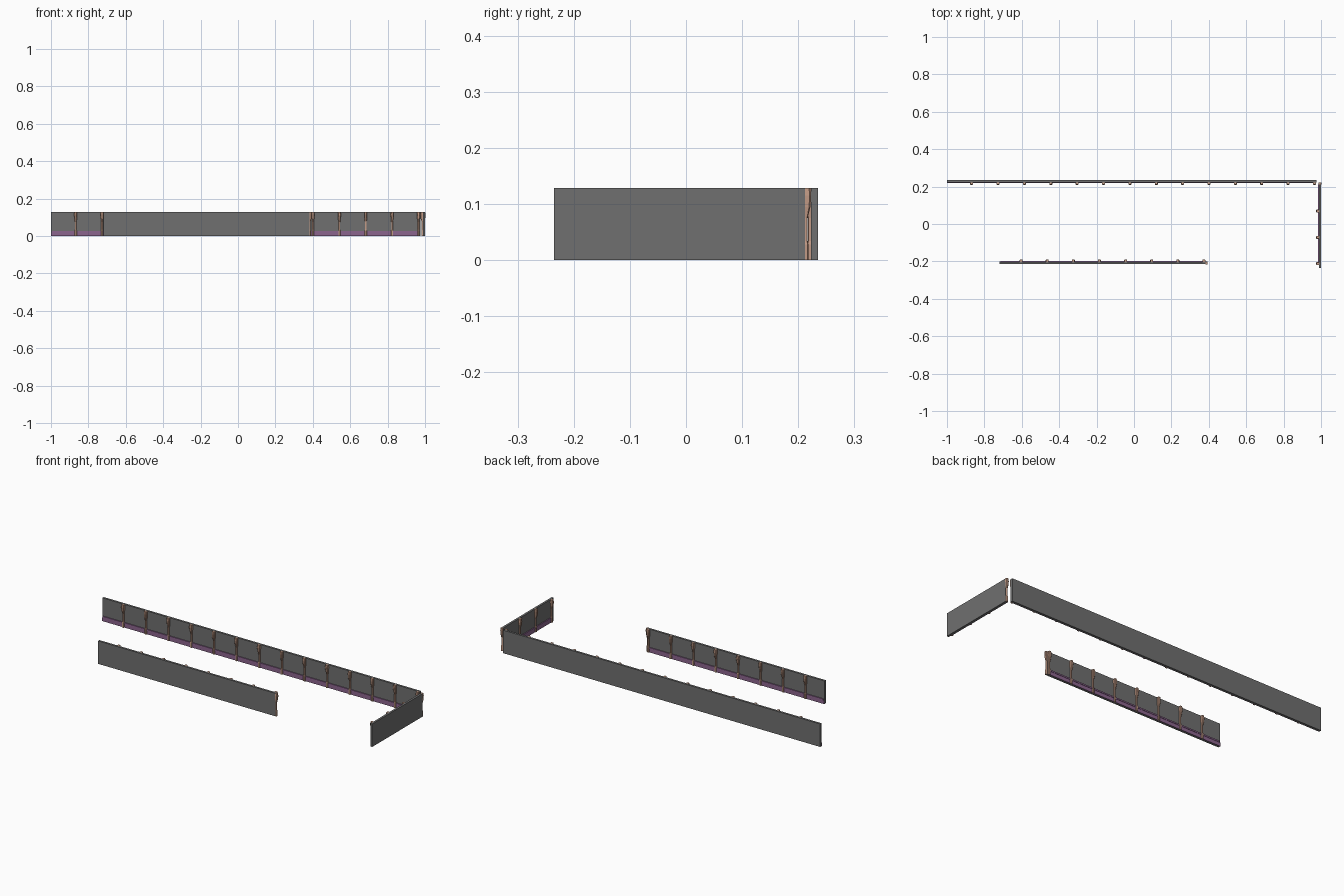
import bpy, bmesh, math
from mathutils import Matrix

if "Cube" in bpy.data.objects:
    bpy.data.objects.remove(bpy.data.objects["Cube"])

H = 0.129     # wall height
T = 0.012     # panel thickness


def material(name, rgb):
    m = bpy.data.materials.new(name)
    m.diffuse_color = (*rgb, 1)
    m.use_nodes = True
    m.node_tree.nodes["Principled BSDF"].inputs["Base Color"].default_value = m.diffuse_color
    return m


GREY = material("panel_grey", (0.16, 0.16, 0.16))
TAN = material("post_tan", (0.55, 0.33, 0.24))
PURPLE = material("rail_purple", (0.26, 0.13, 0.27))


def finish(name, bm, mat, matrix):
    bmesh.ops.recalc_face_normals(bm, faces=bm.faces)
    bm.transform(matrix)
    me = bpy.data.meshes.new(name)
    bm.to_mesh(me)
    bm.free()
    me.materials.append(mat)
    ob = bpy.data.objects.new(name, me)
    bpy.context.collection.objects.link(ob)


def box(bm, x0, x1, y0, y1, z0, z1):
    m = Matrix.Translation(((x0 + x1) / 2, (y0 + y1) / 2, (z0 + z1) / 2))
    m = m @ Matrix.Diagonal((x1 - x0, y1 - y0, z1 - z0, 1))
    bmesh.ops.create_cube(bm, size=1, matrix=m)


# post section by height: z, half width, projection from the panel
POST = [(0, .006, .008), (.028, .006, .008), (.034, .0045, .006),
        (.075, .0045, .006), (.095, .007, .012), (.115, .008, .014), (H, .007, .012)]


def post(bm, matrix, scale=1.0):
    rings = []
    for z, w, d in POST:
        d *= scale
        pts = [(-w, 0), (-w, -d * .75), (-w * .6, -d), (w * .6, -d), (w, -d * .75), (w, 0)]
        rings.append([bm.verts.new(matrix @ Matrix.Translation((x, y, z)).translation)
                      for x, y in pts])
    for a, b in zip(rings, rings[1:]):
        for i in range(6):
            j = (i + 1) % 6
            bm.faces.new((a[i], a[j], b[j], b[i]))
    bm.faces.new(rings[0])
    bm.faces.new(rings[-1])


# a wall runs along local x, inner face at y = 0 facing -y, panel behind it
def wall(name, length, posts, matrix, end_cap=None):
    bm = bmesh.new()
    box(bm, 0, length, 0, T, 0, H)
    finish(name + "_panel", bm, GREY, matrix)

    bm = bmesh.new()
    for x in posts:
        post(bm, Matrix.Translation((x, 0, 0)))
    if end_cap is not None:
        angle = math.pi / 2 if end_cap > 0 else -math.pi / 2
        post(bm, Matrix.Translation((end_cap if end_cap > 0 else 0, T / 2, 0))
             @ Matrix.Rotation(angle, 4, 'Z'), 0.8)
    finish(name + "_posts", bm, TAN, matrix)

    # bottom skirting with a raised strip between the posts
    bm = bmesh.new()
    stops = [0] + sorted(posts) + [length]
    for a, b in zip(stops, stops[1:]):
        if b - a > 0.03:
            box(bm, a, b, -.003, 0, 0, .02)
            box(bm, a + .006, b - .006, -.005, 0, .02, .028)
    finish(name + "_rail", bm, PURPLE, matrix)


STEP = 0.141

# long back wall, inside faces the front
wall("back_wall", 1.976, [0.132 + i * STEP for i in range(14)],
     Matrix.Translation((-1, 0.223, 0)))

# right wall, inside faces -x, capped at the back corner
wall("right_wall", 0.447, [0.143 + i * 0.1405 for i in range(2)] + [0.424],
     Matrix.Translation((0.988, 0.212, 0)) @ Matrix.Rotation(-math.pi / 2, 4, 'Z'),
     end_cap=-1)

# shorter front wall, inside faces the back, capped at its right end
wall("front_wall", 1.103, [0.009 + i * 0.1397 for i in range(8)],
     Matrix.Translation((0.383, -0.203, 0)) @ Matrix.Rotation(math.pi, 4, 'Z'),
     end_cap=-1)
